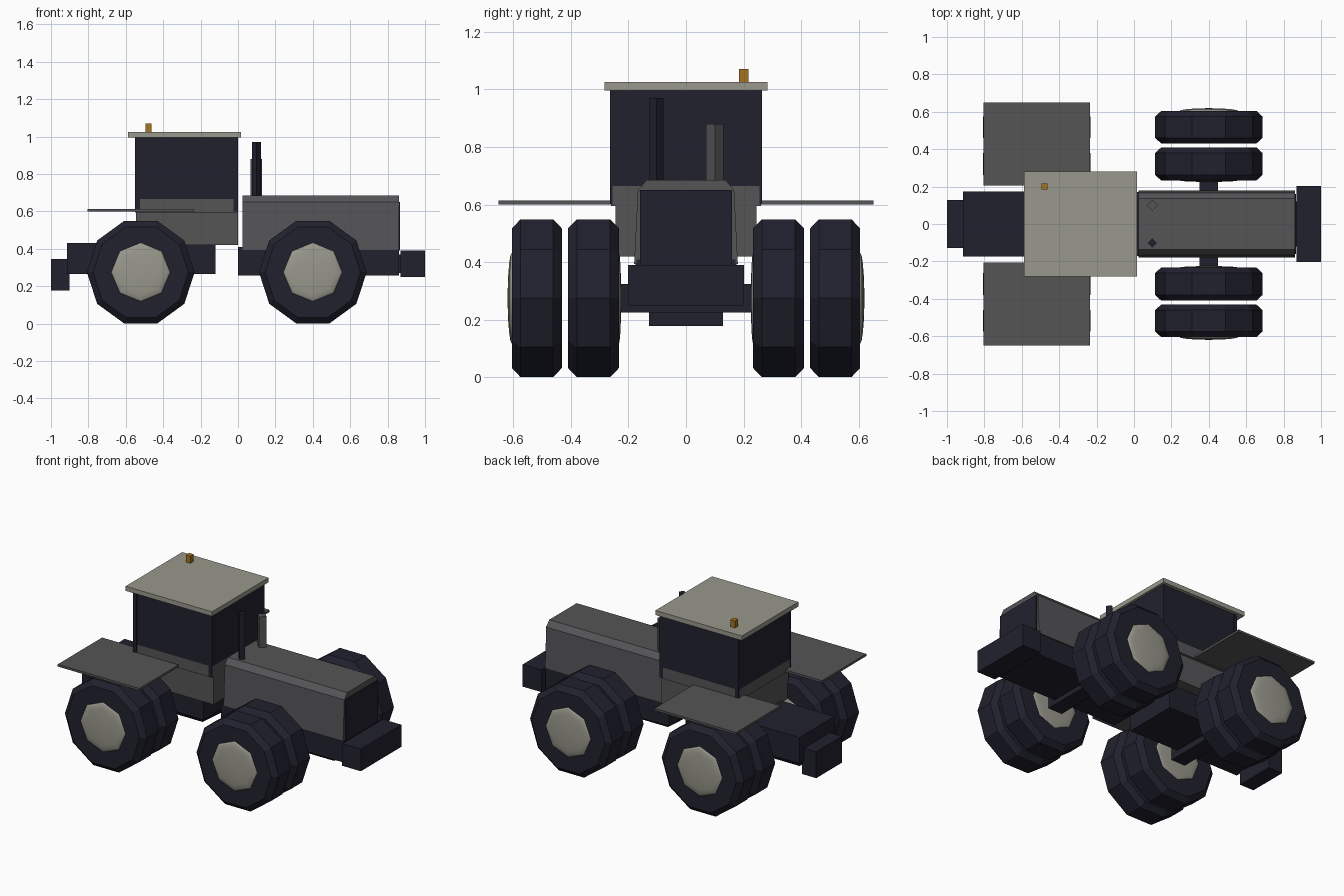
import bpy, bmesh, math
from mathutils import Matrix

cube = bpy.data.objects.get("Cube")
if cube:
    bpy.data.objects.remove(cube, do_unlink=True)


def material(name, rgb):
    m = bpy.data.materials.new(name)
    m.use_nodes = True
    m.diffuse_color = (*rgb, 1)
    bsdf = next(n for n in m.node_tree.nodes if n.type == 'BSDF_PRINCIPLED')
    bsdf.inputs["Base Color"].default_value = (*rgb, 1)
    return m


GREY = material("body grey", (0.09, 0.089, 0.094))
DARK = material("dark navy", (0.0145, 0.0152, 0.027))
CREAM = material("pale stone", (0.32, 0.315, 0.265))
AMBER = material("amber", (0.38, 0.17, 0.015))


def finish(name, bm, mat, smooth=False):
    bmesh.ops.recalc_face_normals(bm, faces=bm.faces)
    for f in bm.faces:
        f.smooth = smooth
    me = bpy.data.meshes.new(name)
    bm.to_mesh(me)
    bm.free()
    me.materials.append(mat)
    ob = bpy.data.objects.new(name, me)
    bpy.context.collection.objects.link(ob)


def box(name, x, y, z, mat):
    """Box from (min, max) ranges on each axis."""
    bm = bmesh.new()
    bmesh.ops.create_cube(bm, size=1)
    for v in bm.verts:
        for i, (lo, hi) in enumerate((x, y, z)):
            v.co[i] = lo if v.co[i] < 0 else hi
    finish(name, bm, mat)


def sym(w):
    return (-w, w)


def prism(name, x, y, z, radius, mat):
    """Four-sided upright post with its corners on the axes."""
    bm = bmesh.new()
    bmesh.ops.create_cone(bm, cap_ends=True, segments=4, radius1=radius,
                          radius2=radius, depth=z[1] - z[0])
    # turn the post so that a corner points along +x
    bm.verts.ensure_lookup_table()
    v = bm.verts[0].co
    turn = Matrix.Rotation(-math.atan2(v.y, v.x), 4, 'Z')
    move = Matrix.Translation((x, y, sum(z) / 2))
    bmesh.ops.transform(bm, matrix=move @ turn, verts=bm.verts)
    finish(name, bm, mat)


def lathe(name, centre, profile, sides, mat, smooth=False):
    """Rings of (y, radius) around the wheel axis, closed at both ends."""
    bm = bmesh.new()
    cx, cz = centre
    angles = [2 * math.pi * i / sides for i in range(sides)]
    rings = []
    for y, r in profile:
        rings.append([bm.verts.new((cx + r * math.cos(a), y, cz + r * math.sin(a)))
                      for a in angles])
    for a, b in zip(rings, rings[1:]):
        for i in range(sides):
            j = (i + 1) % sides
            bm.faces.new((a[i], a[j], b[j], b[i]))
    bm.faces.new(rings[0])
    bm.faces.new(rings[-1])
    finish(name, bm, mat, smooth)


# Twin wheels on both axles, with domed hubs
R, HUB, WZ = 0.288, 0.158, 0.275
for end, wx in (("rear", -0.52), ("front", 0.40)):
    box(end + "_axle", (wx - 0.05, wx + 0.05), sym(0.25), (0.226, 0.325), DARK)
    for side, s in (("left", 1), ("right", -1)):
        for place, y0, y1 in (("inner", 0.233, 0.409), ("outer", 0.431, 0.604)):
            tag = f"{end}_{side}_{place}"
            tyre = [(y0, R - 0.033), (y0 + 0.03, R), (y1 - 0.03, R), (y1, R - 0.033)]
            lathe(tag + "_tyre", (wx, WZ), [(s * y, r) for y, r in tyre], 10, DARK)
            # hub faces away from its neighbouring tyre
            face, out = (y1, 1) if place == "outer" else (y0, -1)
            bulge = 0.015 if place == "outer" else 0.008
            dome = [(face - out * 0.02, HUB)]
            for k in range(5):
                a = k * math.pi / 9
                dome.append((face + out * bulge * math.sin(a), HUB * math.cos(a)))
            dome.append((face + out * bulge, 0.01))
            lathe(tag + "_hub", (wx, WZ), [(s * y, r) for y, r in dome], 8, CREAM, True)

# Frames, rear hitch and front weight
box("rear_frame", (-0.915, -0.12), sym(0.175), (0.265, 0.43), DARK)
box("rear_hitch", (-1.0, -0.90), sym(0.128), (0.178, 0.345), DARK)
box("front_frame", (0.0, 0.86), sym(0.172), (0.256, 0.41), DARK)
box("front_weight", (0.87, 1.0), sym(0.202), (0.25, 0.39), DARK)
box("weight_bracket", (0.85, 0.88), sym(0.12), (0.27, 0.37), DARK)

# Engine hood: extruded section with chamfered shoulders
half = [(0.18, 0.393), (0.167, 0.65), (0.137, 0.685)]
section = half + [(-y, z) for y, z in reversed(half)]
bm = bmesh.new()
base = bm.faces.new([bm.verts.new((0.025, y, z)) for y, z in section])
grown = bmesh.ops.extrude_face_region(bm, geom=[base], use_keep_orig=True)
for v in (g for g in grown["geom"] if isinstance(g, bmesh.types.BMVert)):
    v.co.x = 0.86
finish("hood", bm, GREY)
box("grille", (0.855, 0.867), sym(0.16), (0.39, 0.65), DARK)

# Exhaust and air intake
prism("exhaust_pipe", 0.098, -0.102, (0.66, 0.97), 0.024, DARK)
prism("air_intake", 0.098, 0.1, (0.66, 0.88), 0.03, GREY)

# Cab
box("cab_base", (-0.545, 0.0), sym(0.245), (0.42, 0.60), GREY)
box("cab_waist", (-0.55, 0.0), sym(0.26), (0.595, 0.665), GREY)
box("cab_glass", (-0.55, 0.0), sym(0.26), (0.665, 1.0), DARK)
for end, x in (("rear", (-0.551, -0.525)), ("front", (-0.023, 0.001))):
    for side, s in (("left", 1), ("right", -1)):
        box(f"{end}_{side}_cab_post", x, sorted((s * 0.255, s * 0.263)),
            (0.60, 1.0), DARK)
box("cab_roof", (-0.588, 0.016), sym(0.282), (0.996, 1.025), CREAM)
box("beacon", (-0.494, -0.462), (0.184, 0.217), (1.02, 1.07), AMBER)

# Flat fenders over the rear wheels
for side, s in (("left", 1), ("right", -1)):
    box(side + "_fender", (-0.805, -0.235), sorted((s * 0.207, s * 0.65)),
        (0.60, 0.614), GREY)
